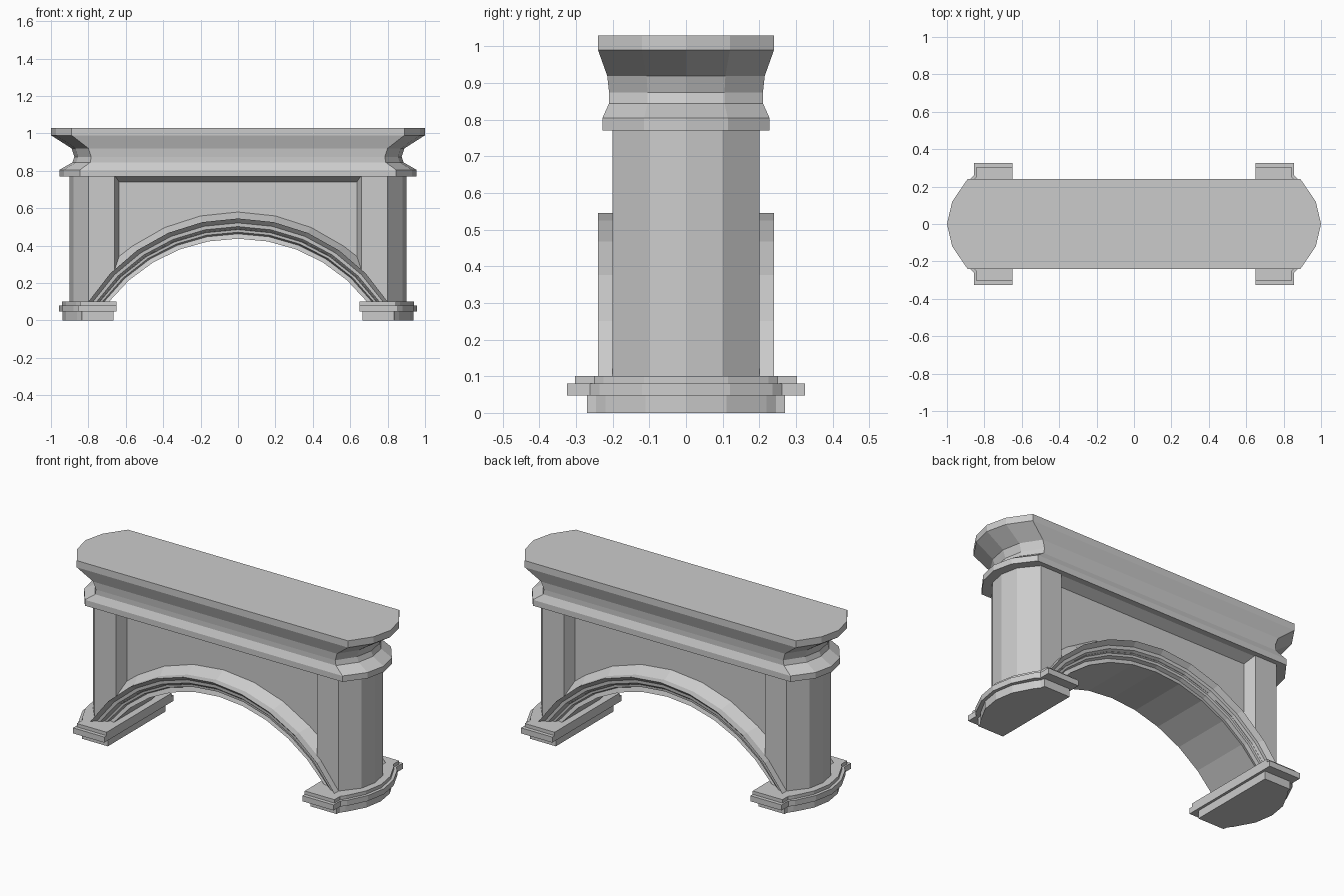
import bpy, bmesh, math

if "Cube" in bpy.data.objects:
    bpy.data.objects.remove(bpy.data.objects["Cube"])


def loft(name, rings, closed=False):
    """Skin a list of equal-length point rings; cap the ends unless closed."""
    bm = bmesh.new()
    vs = [[bm.verts.new(p) for p in r] for r in rings]
    n = len(vs[0])
    pairs = list(zip(vs, vs[1:])) + ([(vs[-1], vs[0])] if closed else [])
    for a, b in pairs:
        for i in range(n):
            j = (i + 1) % n
            bm.faces.new((a[i], a[j], b[j], b[i]))
    if not closed:
        bm.faces.new(vs[0])
        bm.faces.new(vs[-1])
    bmesh.ops.recalc_face_normals(bm, faces=bm.faces)
    me = bpy.data.meshes.new(name)
    bm.to_mesh(me)
    bm.free()
    ob = bpy.data.objects.new(name, me)
    bpy.context.collection.objects.link(ob)
    return ob


def cut(ob, cutter):
    """Subtract the cutter from ob, then discard the cutter."""
    cutter.hide_render = True
    m = ob.modifiers.new("cut", 'BOOLEAN')
    m.operation, m.solver, m.object = 'DIFFERENCE', 'EXACT', cutter
    bpy.context.view_layer.update()
    dg = bpy.context.evaluated_depsgraph_get()
    me = bpy.data.meshes.new_from_object(ob.evaluated_get(dg))
    ob.modifiers.clear()
    ob.data = me
    bpy.data.objects.remove(cutter)


def plan(z, y, corner, mid, tip):
    """Long plan outline with faceted rounded ends."""
    right = [(corner, -y), (mid, -y / 2), (tip, 0), (mid, y / 2), (corner, y)]
    return [(a, b, z) for a, b in right] + [(-a, -b, z) for a, b in right]


def arc(t, i):
    """Arch point: t=0 outer trim, t=1 inner edge; i runs -5..5."""
    apex, half = 0.545 - 0.108 * t, 0.80 - 0.11 * t
    rise = apex - 0.1
    r = (half ** 2 + rise ** 2) / (2 * rise)
    a = math.asin(half / r) * i / 5
    return r * math.sin(a), apex - r + r * math.cos(a)


# Wall and rounded piers
body = loft("wall_and_piers", [plan(z, 0.20, 0.80, 0.88, 0.90) for z in (0.04, 0.80)])

# Arch opening
opening = [arc(0.5, i) for i in range(-5, 6)] + [(0.745, -0.1), (-0.745, -0.1)]
cut(body, loft("arch_cutter", [[(x, y, z) for x, z in opening] for y in (-0.5, 0.5)]))


# Recessed panels with bevelled borders, front and back
def panel_loop(t, w, top, low):
    pts = [arc(t, i) for i in range(-3, 4)]
    return [(-w, low)] + pts + [(w, low), (w, top), (-w, top)]


outer = panel_loop(0, 0.66, 0.775, 0.27)
inner = panel_loop(-0.32, 0.635, 0.74, 0.343)
for s in (-1, 1):
    rings = [[(x, s * y, z) for x, z in loop]
             for loop, y in ((outer, 0.30), (outer, 0.20), (inner, 0.135))]
    cut(body, loft("panel_cutter", rings))

# Stepped arch moulding
steps = [(0, 0.24), (0.22, 0.215), (0.40, 0.213), (0.55, 0.192),
         (0.68, 0.19), (0.76, 0.17), (1, 0.178)]
section = [(t, -y) for t, y in steps] + [(t, y) for t, y in reversed(steps)]
loft("arch_moulding", [[(arc(t, i)[0], y, arc(t, i)[1]) for t, y in section]
                       for i in range(-5, 6)])

# Cornice: z, half depth, corner x, mid x, tip x
loft("cornice", [plan(*r) for r in (
    (0.77, 0.228, 0.845, 0.93, 0.955),
    (0.805, 0.228, 0.845, 0.93, 0.955),
    (0.845, 0.21, 0.79, 0.865, 0.885),
    (0.875, 0.21, 0.785, 0.855, 0.875),
    (0.92, 0.215, 0.80, 0.87, 0.89),
    (0.99, 0.24, 0.89, 0.972, 1.0),
    (1.03, 0.24, 0.89, 0.972, 1.0))])

# Three-tier pier bases with square wings, mirrored left and right
tiers = [
    ("base_plinth", 0.0, 0.05,
     [(0.665, 0.27), (0.835, 0.27), (0.84, 0.245), (0.86, 0.22), (0.92, 0.11), (0.938, 0)]),
    ("base_ledge", 0.047, 0.08,
     [(0.65, 0.325), (0.855, 0.325), (0.855, 0.262), (0.88, 0.236), (0.937, 0.12), (0.958, 0)]),
    ("base_cap", 0.078, 0.10,
     [(0.65, 0.303), (0.845, 0.303), (0.845, 0.25), (0.865, 0.225), (0.92, 0.115), (0.94, 0)]),
]
for name, z0, z1, half in tiers:
    full = half + [(x, -y) for x, y in reversed(half[:-1])]
    for side, s in (("left", -1), ("right", 1)):
        loft(f"{name}_{side}", [[(s * x, y, z) for x, y in full] for z in (z0, z1)])
